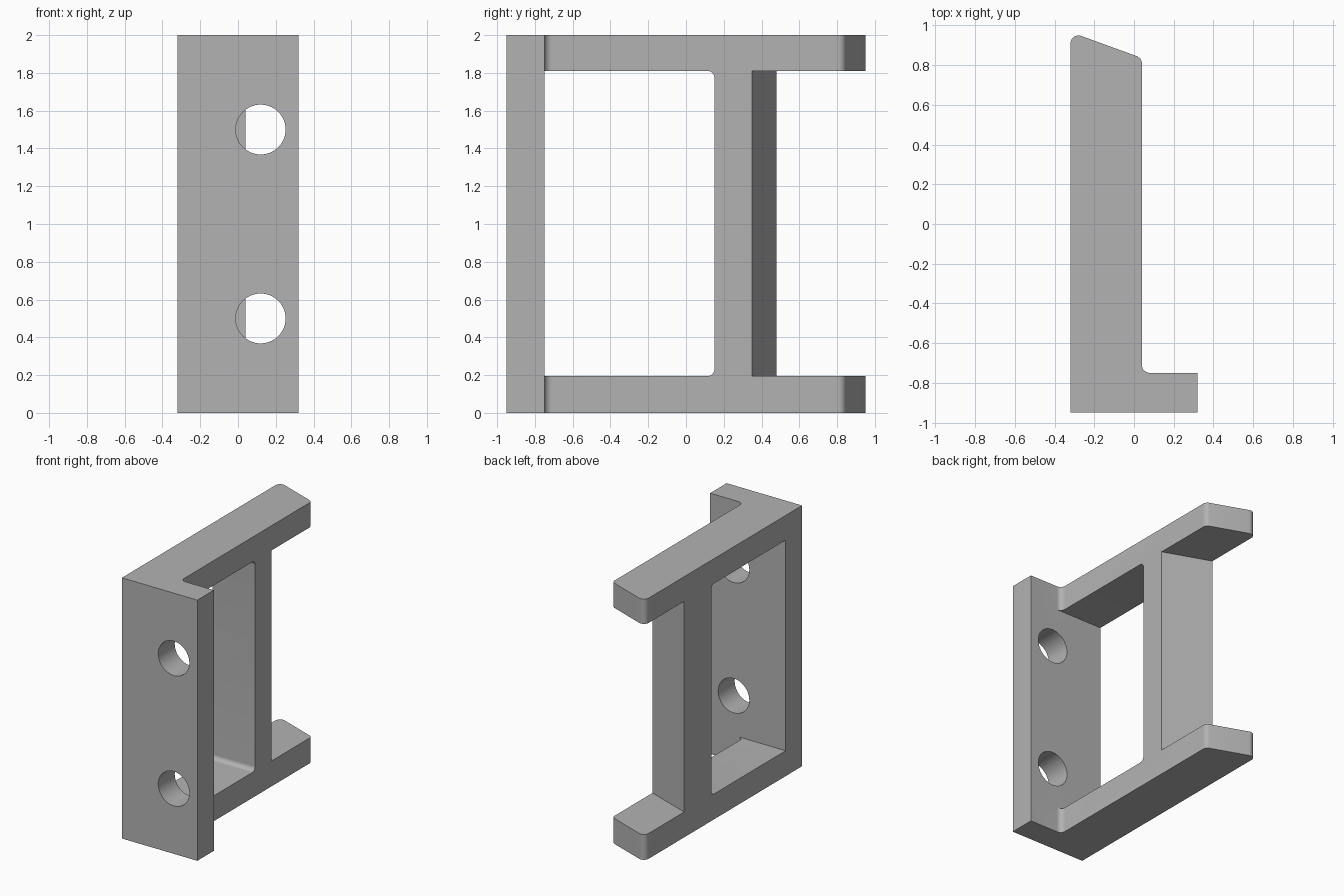
import bpy, bmesh, math
from mathutils import Vector

if "Cube" in bpy.data.objects:
    bpy.data.objects.remove(bpy.data.objects["Cube"])

grey = bpy.data.materials.new("plain grey")
grey.use_nodes = True
colour = (0.45, 0.45, 0.45, 1)
grey.diffuse_color = colour
grey.node_tree.nodes["Principled BSDF"].inputs["Base Color"].default_value = colour


def rounded(corners, steps=10):
    """Outline from (a, b, radius) corners, with arcs where the radius is set."""
    outline = []
    for i, (a, b, r) in enumerate(corners):
        p = Vector((a, b))
        if not r:
            outline.append(p)
            continue
        u = (Vector(corners[i - 1][:2]) - p).normalized()
        v = (Vector(corners[(i + 1) % len(corners)][:2]) - p).normalized()
        half = u.angle(v) / 2
        centre = p + (u + v).normalized() * r / math.sin(half)
        start = p + u * r / math.tan(half) - centre
        end = p + v * r / math.tan(half) - centre
        sweep = start.angle(end)
        for k in range(steps + 1):
            t = k / steps
            outline.append(centre + (start * math.sin((1 - t) * sweep)
                                     + end * math.sin(t * sweep)) / math.sin(sweep))
    return outline


def prism(name, outline, place, low, high):
    """Extrude an outline; place(a, b, depth) gives its position in space."""
    bm = bmesh.new()
    face = bm.faces.new([bm.verts.new(place(p.x, p.y, low)) for p in outline])
    shift = Vector(place(0, 0, high)) - Vector(place(0, 0, low))
    new = bmesh.ops.extrude_face_region(bm, geom=[face])["geom"]
    bmesh.ops.translate(bm, vec=shift, verts=[g for g in new if isinstance(g, bmesh.types.BMVert)])
    if face.is_valid and len(face.edges[0].link_faces) < 2:
        bm.faces.new(list(face.verts))
    bmesh.ops.recalc_face_normals(bm, faces=bm.faces)
    mesh = bpy.data.meshes.new(name)
    bm.to_mesh(mesh)
    bm.free()
    mesh.materials.append(grey)
    obj = bpy.data.objects.new(name, mesh)
    bpy.context.collection.objects.link(obj)
    return obj


def along_x(a, b, d): return (d, a, b)
def along_y(a, b, d): return (a, d, b)
def along_z(a, b, d): return (a, b, d)


LEFT, WALL, RIGHT = -0.32, 0.04, 0.32
FRONT, PLATE_BACK = -0.95, -0.75
LOW, HIGH = 0.195, 1.81

# L-shaped body with a slanted, rounded back end
body = prism("bracket_body", rounded([
    (LEFT, FRONT, 0), (RIGHT, FRONT, 0), (RIGHT, PLATE_BACK, 0),
    (WALL, PLATE_BACK, 0.04), (WALL, 0.836, 0.04), (LEFT, 0.967, 0.04)]),
    along_z, 0, 2)

# Side window, rounded towards the upright
window = prism("window_cutter", rounded([
    (PLATE_BACK, LOW, 0), (0.15, LOW, 0.035),
    (0.15, HIGH, 0.035), (PLATE_BACK, HIGH, 0)]), along_x, -0.6, 0.6)

# Slanted gap between the two back arms
gap = prism("gap_cutter", rounded([
    (LEFT - 0.36, 0.61, 0), (WALL + 0.36, 0.22, 0),
    (WALL + 0.36, 1.3, 0), (LEFT - 0.36, 1.3, 0)]), along_z, LOW, HIGH)

# Two mounting holes through the front plate
cutters = [window, gap]
for label, z in (("lower", 0.5), ("upper", 1.5)):
    ring = [Vector((0.12 + 0.132 * math.cos(k * math.tau / 64),
                    z + 0.132 * math.sin(k * math.tau / 64))) for k in range(64)]
    cutters.append(prism(label + "_hole_cutter", ring, along_y, -1.1, -0.6))

for cutter in cutters:
    cutter.hide_render = True
    cut = body.modifiers.new(cutter.name, "BOOLEAN")
    cut.operation = "DIFFERENCE"
    cut.solver = "EXACT"
    cut.object = cutter

# Apply the cuts, then shade the rounded parts smoothly
bpy.ops.object.select_all(action="DESELECT")
body.select_set(True)
bpy.context.view_layer.objects.active = body
for name in [m.name for m in body.modifiers]:
    bpy.ops.object.modifier_apply(modifier=name)
for cutter in cutters:
    bpy.data.objects.remove(cutter)
bpy.ops.object.shade_smooth_by_angle(angle=math.radians(30))
